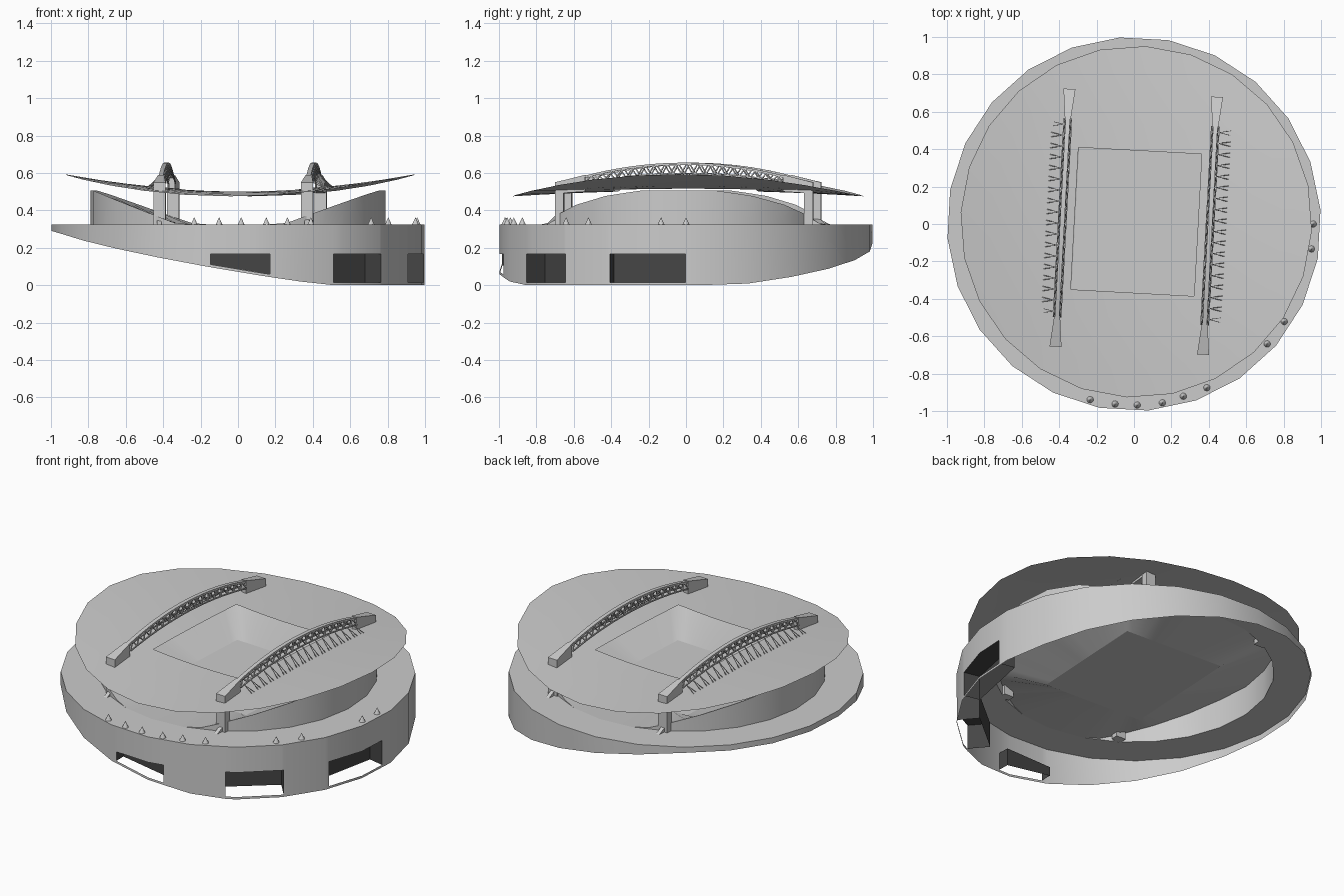
import bpy, bmesh, math
from mathutils import Vector

cube = bpy.data.objects.get("Cube")
if cube:
    bpy.data.objects.remove(cube, do_unlink=True)

TURN = math.radians(-3.1)
DECK, FIELD = 0.325, 0.292
WALL_R, ROOF_R = 0.79, 0.94
HALF_X, HALF_Y = 0.33, 0.38
ARCH_X, ARCH_Y = 0.395, 0.53


def material(name, value):
    m = bpy.data.materials.new(name)
    m.use_nodes = True
    color = (value, value, value, 1)
    m.diffuse_color = color
    m.node_tree.nodes["Principled BSDF"].inputs["Base Color"].default_value = color
    return m


GREY = material("light grey", 0.6)
DARK = material("dark grey", 0.06)


def finish(name, bm, mat=GREY, shift=0.0, smooth=False, solid=False):
    bmesh.ops.remove_doubles(bm, verts=bm.verts, dist=0.0005)
    if solid:
        bmesh.ops.recalc_face_normals(bm, faces=bm.faces)
    mesh = bpy.data.meshes.new(name)
    bm.to_mesh(mesh)
    bm.free()
    mesh.materials.append(mat)
    ob = bpy.data.objects.new(name, mesh)
    ob.rotation_euler.z = TURN
    ob.location = (shift, shift, 0)
    bpy.context.collection.objects.link(ob)
    if smooth:
        bpy.ops.object.select_all(action='DESELECT')
        ob.select_set(True)
        bpy.context.view_layer.objects.active = ob
        bpy.ops.object.shade_smooth_by_angle(angle=math.radians(30))


def face(bm, points):
    bm.faces.new([bm.verts.new(p) for p in points])


def on_polygon(deg, radius, offset):
    # point on a 24-sided outline
    r = radius * math.cos(math.radians(7.5)) / math.cos(math.radians((deg - offset) % 15 - 7.5))
    a = math.radians(deg)
    return Vector((r * math.cos(a), r * math.sin(a), 0))


def on_rectangle(deg, shift=0.0):
    c, s = math.cos(math.radians(deg)), math.sin(math.radians(deg))
    r = min(HALF_X / max(abs(c), 1e-6), HALF_Y / max(abs(s), 1e-6))
    return Vector((r * c + shift, r * s + shift, 0))


def at(p, z):
    return Vector((p.x, p.y, z))


def base_z(deg):
    return max(0.0, min(0.29, 0.01 + 0.18 * (0.73 - math.cos(math.radians(deg + 20)))))


def wall_top(p):
    return DECK + 0.18 * max(0.0, min(1.0, (abs(p.x) - 0.28) / 0.48))


def roof_z(x, y):
    return 0.505 + 0.1 * x * x - 0.034 * y * y


def pairs(items):
    return zip(items, items[1:] + items[:1])


# Outer wall with gate openings (start, end, recess depth) and a sloping lower edge
GATES = [(-95.4, -76.9, 0.07), (-56, -37, 0.13), (-21, 3, 0.1)]
GATE_TOP = 0.167
angles = sorted({7.5 + 15 * k - 180 for k in range(24)} | {a for g in GATES for a in g[:2]})
bm = bmesh.new()
for a, b in pairs(angles):
    mid = a + ((b - a) % 360) / 2
    pa, pb = (on_polygon(t, 1, 7.5) for t in (a, b))
    za, zb = base_z(a), base_z(b)
    if any(g[0] < mid < g[1] for g in GATES):
        bands = [(za, zb, za + 0.015, zb + 0.015), (GATE_TOP, GATE_TOP, DECK, DECK)]
    else:
        bands = [(za, zb, DECK, DECK)]
    for la, lb, ha, hb in bands:
        face(bm, [at(pa, la), at(pb, lb), at(pb, hb), at(pa, ha)])
finish("outer_wall", bm, smooth=True)

# Dark gate recesses, open below
for i, (a, b, depth) in enumerate(GATES):
    bm = bmesh.new()
    m = math.radians((a + b) / 2)
    inward = Vector((-math.cos(m), -math.sin(m), 0)) * depth
    pa, pb = on_polygon(a, 1, 7.5), on_polygon(b, 1, 7.5)
    qa, qb = pa + inward, pb + inward
    za, zb = base_z(a) + 0.015, base_z(b) + 0.015
    face(bm, [at(qa, za), at(qb, zb), at(qb, GATE_TOP), at(qa, GATE_TOP)])
    face(bm, [at(pa, za), at(qa, za), at(qa, GATE_TOP), at(pa, GATE_TOP)])
    face(bm, [at(qb, zb), at(pb, zb), at(pb, GATE_TOP), at(qb, GATE_TOP)])
    rim = [t for t in angles if a <= t <= b]
    edge = [at(on_polygon(t, 1, 7.5), GATE_TOP) for t in rim]
    face(bm, [at(qa, GATE_TOP), at(qb, GATE_TOP)] + edge[::-1])
    finish(f"gate_recess_{i + 1}", bm, DARK)

# Ring deck around the bowl
steps = [7.5 * k for k in range(48)]
bm = bmesh.new()
for a, b in pairs(steps):
    face(bm, [at(on_polygon(a, WALL_R, 0), DECK), at(on_polygon(a, 1, 7.5), DECK),
              at(on_polygon(b, 1, 7.5), DECK), at(on_polygon(b, WALL_R, 0), DECK)])
finish("ring_deck", bm)

# Bowl wall, high at the sides and fading out at front and back
bm = bmesh.new()
for a, b in pairs(steps):
    pa, pb = on_polygon(a, WALL_R, 0), on_polygon(b, WALL_R, 0)
    if wall_top(pa) + wall_top(pb) > 2 * DECK + 0.001:
        face(bm, [at(pa, DECK), at(pb, DECK), at(pb, wall_top(pb)), at(pa, wall_top(pa))])
finish("bowl_wall", bm, smooth=True)

# Stands sloping down from the bowl wall to the sunken field
corner = math.degrees(math.atan2(HALF_Y, HALF_X))
corners = [corner, 180 - corner, 180 + corner, 360 - corner]
spokes = sorted(steps + corners)
bm = bmesh.new()
for a, b in pairs(spokes):
    ra, rb = on_polygon(a, WALL_R, 0), on_polygon(b, WALL_R, 0)
    ia, ib = on_rectangle(a, 0.015), on_rectangle(b, 0.015)
    face(bm, [at(ia, FIELD), at(ra, wall_top(ra)), at(rb, wall_top(rb)), at(ib, FIELD)])
finish("stands", bm, smooth=True)
bm = bmesh.new()
face(bm, [at(on_rectangle(c, 0.015), FIELD) for c in corners])
finish("field", bm)

# Thin saddle roof with a rectangular opening
spokes = sorted([15 * k for k in range(24)] + corners)
bm = bmesh.new()
for a, b in pairs(spokes):
    for k in range(4):
        quad = []
        for t, f in ((a, k), (a, k + 1), (b, k + 1), (b, k)):
            p = on_rectangle(t).lerp(on_polygon(t, ROOF_R, 0), f / 4)
            quad.append(at(p, roof_z(p.x, p.y)))
        face(bm, quad)
finish("saddle_roof", bm, shift=0.012, smooth=True)


def prism(bm, first, second):
    va, vb = ([bm.verts.new(p) for p in loop] for loop in (first, second))
    bm.faces.new(va[::-1])
    bm.faces.new(vb)
    for (a, b), (c, d) in zip(pairs(va), pairs(vb)):
        bm.faces.new((a, b, d, c))


def beam(bm, p, q, width, height):
    # rectangular bar between two points
    p, q = Vector(p), Vector(q)
    d = (q - p).normalized()
    side = Vector((1, 0, 0)) if abs(d.x) < 0.5 else Vector((0, 1, 0))
    up = side.cross(d).normalized()
    side = d.cross(up)
    offs = [side * sx * width / 2 + up * sy * height / 2
            for sx, sy in ((-1, -1), (1, -1), (1, 1), (-1, 1))]
    prism(bm, [p + o for o in offs], [q + o for o in offs])


def top_z(y):
    return 0.649 - 0.069 * (y / ARCH_Y) ** 2


def low_z(y):
    return 0.597 - 0.053 * (y / ARCH_Y) ** 2


# Trussed arches, hangers and end piers
BAYS = 18
nodes = [ARCH_Y * (2 * k / BAYS - 1) for k in range(BAYS + 1)]
for label, s in (("left", 1), ("right", -1)):
    x = s * ARCH_X
    bm = bmesh.new()
    for y0, y1 in zip(nodes, nodes[1:]):
        ym = (y0 + y1) / 2
        beam(bm, (x, y0, top_z(y0)), (x, y1, top_z(y1)), 0.024, 0.012)
        for e in (-1, 1):
            low, high = x + e * 0.02, x + e * 0.009
            beam(bm, (low, y0, low_z(y0)), (low, y1, low_z(y1)), 0.007, 0.007)
            beam(bm, (low, y0, low_z(y0)), (high, ym, top_z(ym)), 0.006, 0.006)
            beam(bm, (high, ym, top_z(ym)), (low, y1, low_z(y1)), 0.006, 0.006)
    finish(f"{label}_arch_truss", bm, shift=0.012, solid=True)

    bm = bmesh.new()
    for node in nodes[1:]:
        y = node - 0.03
        foot_x = x + s * 0.085
        for yf in (y - 0.012, y + 0.012):
            beam(bm, (x + s * 0.02, y, low_z(y)), (foot_x, yf, roof_z(foot_x, yf)), 0.003, 0.003)
    finish(f"{label}_roof_hangers", bm, shift=0.012, solid=True)

    for end, t in (("back", 1), ("front", -1)):
        bm = bmesh.new()
        loops = []
        for y, half, low, high in ((0.69, 0.032, 0.49, 0.55), (0.53, 0.016, 0.5, 0.59)):
            loops.append([(x + sx * half, t * y, z)
                          for sx, z in ((-1, low), (1, low), (1, high), (-1, high))])
        prism(bm, *loops)
        finish(f"{label}_{end}_arch_foot", bm, shift=0.012, solid=True)
        bm = bmesh.new()
        beam(bm, (x, t * 0.667, DECK), (x, t * 0.667, 0.5), 0.064, 0.046)
        side = [(0.69, DECK), (0.735, DECK), (0.69, 0.35)]
        prism(bm, *[[(x + e, t * y, z) for y, z in side] for e in (-0.012, 0.012)])
        finish(f"{label}_{end}_pier", bm, shift=0.012, solid=True)

# Small cone markers along the deck edge
for i, deg in enumerate((-104, -96, -89, -81, -74, -66, -42, -33, -8, 0)):
    bm = bmesh.new()
    bmesh.ops.create_cone(bm, cap_ends=True, segments=10, radius1=0.018, radius2=0.001, depth=0.036)
    a = math.radians(deg) - TURN
    r = 0.958 if deg > -80 else 0.968
    bmesh.ops.translate(bm, verts=bm.verts,
                        vec=(r * math.cos(a), r * math.sin(a), DECK + 0.018))
    finish(f"deck_cone_{i + 1}", bm, smooth=True, solid=True)
